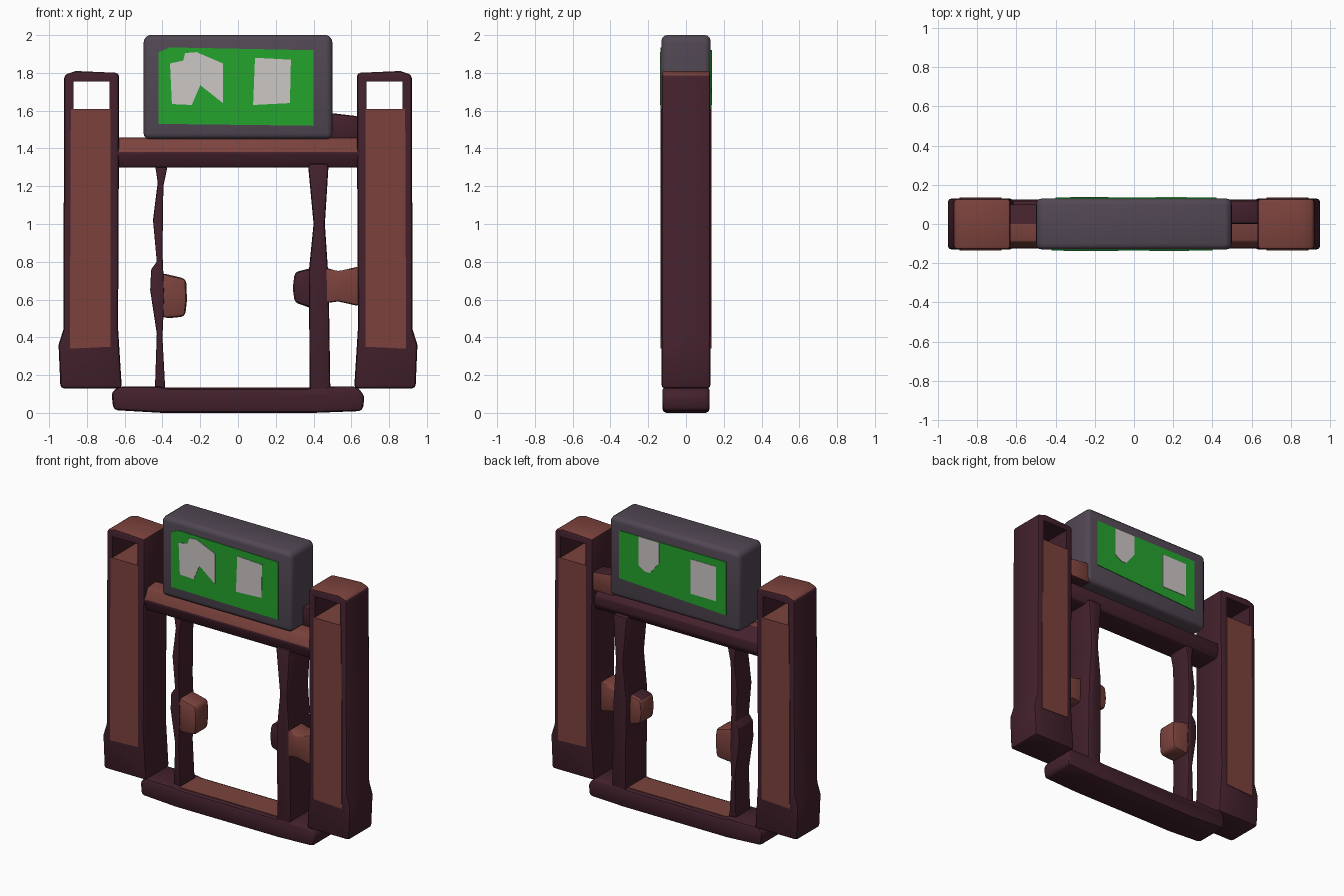
import bpy, bmesh, math

if "Cube" in bpy.data.objects:
    bpy.data.objects.remove(bpy.data.objects["Cube"])


def mat(name, r, g, b):
    m = bpy.data.materials.new(name)
    m.diffuse_color = (r, g, b, 1)
    m.use_nodes = True
    m.node_tree.nodes["Principled BSDF"].inputs["Base Color"].default_value = m.diffuse_color
    return m


MAROON = mat("dark maroon", .056, .015, .025)
BROWN = mat("red brown", .20, .055, .046)
GREY = mat("dark grey", .082, .063, .086)
GREEN = mat("screen green", .018, .37, .027)
WHITE = mat("off white", .60, .57, .56)


def prism(name, pts, a, b, mats, bevel=0.0, segs=2, axis="y", rule=None, cutter=None):
    """Extrude an outline along y (points are x,z) or along x (points are y,z)."""
    bm = bmesh.new()
    place = (lambda p, t: (p[0], t, p[1])) if axis == "y" else (lambda p, t: (t, p[0], p[1]))
    lo = [bm.verts.new(place(p, a)) for p in pts]
    hi = [bm.verts.new(place(p, b)) for p in pts]
    bm.faces.new(lo)
    bm.faces.new(hi[::-1])
    n = len(pts)
    for i in range(n):
        j = (i + 1) % n
        bm.faces.new((lo[i], lo[j], hi[j], hi[i]))
    bmesh.ops.recalc_face_normals(bm, faces=bm.faces[:])
    me = bpy.data.meshes.new(name)
    bm.to_mesh(me)
    bm.free()
    ob = bpy.data.objects.new(name, me)
    bpy.context.collection.objects.link(ob)
    for m in mats:
        me.materials.append(m)
    for o in bpy.context.selected_objects:
        o.select_set(False)
    ob.select_set(True)
    bpy.context.view_layer.objects.active = ob
    if bevel:
        mod = ob.modifiers.new("bevel", "BEVEL")
        mod.width, mod.segments = bevel, segs
        mod.limit_method = "ANGLE"
        mod.angle_limit = math.radians(25)
        bpy.ops.object.modifier_apply(modifier="bevel")
    if cutter:
        mod = ob.modifiers.new("cut", "BOOLEAN")
        mod.object, mod.operation, mod.solver = cutter, "DIFFERENCE", "EXACT"
        bpy.ops.object.modifier_apply(modifier="cut")
        bpy.data.objects.remove(cutter)
    for f in ob.data.polygons:
        f.material_index = int(bool(rule and rule(f)))
    if bevel:
        bpy.ops.object.shade_smooth_by_angle(angle=math.radians(40))
    return ob


def rect(x0, x1, z0, z1):
    return [(x0, z0), (x1, z0), (x1, z1), (x0, z1)]


def flip(pts, s):
    return [(s * x, z) for x, z in pts]


def up(f):
    return f.normal.z > .6


# Side towers with open top windows and brown panels on both faces
TOWER = [(.615, .13), (.94, .13), (.95, .36), (.925, .44), (.92, 1.79), (.86, 1.81),
         (.63, 1.80), (.63, 1.45), (.635, .45)]
for side, s in (("left", -1), ("right", 1)):
    hole = prism("window_cutter", flip(rect(.68, .872, 1.61, 1.755), s), -.3, .3, [MAROON])
    hole.hide_render = True
    prism(side + "_tower", flip(TOWER, s), -.13, .13, [MAROON, BROWN], .018, rule=up, cutter=hole)
    panel = flip([(.675, .35), (.89, .34), (.885, 1.61), (.675, 1.61)], s)
    for face, y in (("front", -1), ("back", 1)):
        prism(f"{side}_tower_{face}_panel", panel, y * .126, y * .134, [BROWN])

# Sign box between the towers
prism("sign_box", [(-.5, 1.45), (.5, 1.45), (.5, 1.99), (.47, 2.0), (-.47, 2.0), (-.5, 1.99)],
      -.13, .13, [GREY], .03, 3)
prism("sign_front_screen", [(-.42, 1.53), (.40, 1.52), (.40, 1.92), (-.36, 1.935), (-.42, 1.91)],
      -.134, -.128, [GREEN])
prism("sign_back_screen", [(.42, 1.59), (-.40, 1.55), (-.40, 1.92), (.42, 1.92)],
      .128, .134, [GREEN])

# Pale patches on the screens
prism("front_notched_patch", [(-.36, 1.85), (-.29, 1.865), (-.28, 1.905), (-.22, 1.91), (-.08, 1.85),
      (-.08, 1.64), (-.20, 1.735), (-.245, 1.63), (-.35, 1.635)], -.137, -.131, [WHITE])
prism("front_square_patch", [(.08, 1.63), (.275, 1.64), (.28, 1.87), (.09, 1.88)],
      -.137, -.131, [WHITE])
prism("back_shield_patch", [(.27, 1.92), (.27, 1.72), (.22, 1.69), (.18, 1.69), (.11, 1.78), (.11, 1.92)],
      .131, .137, [WHITE])
prism("back_square_patch", rect(-.325, -.13, 1.63, 1.87), .131, .137, [WHITE])

# Upper beam: brown sloped front top, dark back
prism("upper_beam", [(-.10, 1.30), (.08, 1.30), (.10, 1.34), (.10, 1.40), (.0, 1.46), (-.09, 1.45),
      (-.125, 1.375)], -.66, .66, [MAROON, BROWN], .008, axis="x",
      rule=lambda f: f.normal.z > .3 and f.center.y < 0)
prism("upper_bracket", [(.47, 1.44), (.64, 1.44), (.64, 1.57), (.47, 1.59)], .0, .12,
      [MAROON, BROWN], .015, rule=lambda f: f.normal.y > .6)

# Lower beam with brown tread
prism("lower_beam", [(-.67, .11), (-.66, .015), (-.4, .0), (.4, .0), (.66, .01), (.67, .09), (.63, .14),
      (.42, .14), (.36, .13), (-.36, .13), (-.42, .14), (-.63, .14)], -.125, .125, [MAROON], .022)
prism("lower_tread", rect(-.38, .38, .128, .135), -.095, .095, [BROWN])

# Inner posts, pinched along their height
prism("left_post", [(-.44, .12), (-.385, .12), (-.40, .40), (-.39, .62), (-.40, .85), (-.395, 1.2),
      (-.37, 1.32), (-.44, 1.32), (-.425, 1.22), (-.45, 1.02), (-.43, .8), (-.46, .76), (-.465, .65),
      (-.43, .42)], -.08, .08, [MAROON], .008)
prism("right_post", [(.38, .05), (.49, .05), (.48, .7), (.46, 1.0), (.48, 1.32), (.37, 1.32),
      (.40, 1.0), (.375, .75)], -.12, .12, [MAROON], .015)

# Paddles on the posts and the block joining the right post to its tower
prism("left_paddle", [(-.42, .52), (-.38, .50), (-.28, .51), (-.27, .60), (-.275, .71), (-.38, .735),
      (-.42, .74)], -.075, .075, [BROWN], .025)
prism("right_paddle", [(.40, .55), (.30, .585), (.29, .66), (.30, .745), (.40, .77)], -.075, .075,
      [MAROON, BROWN], .02, rule=lambda f: f.normal.y > .3 or f.normal.x < -.6)
prism("right_link", [(.46, .58), (.53, .59), (.64, .565), (.64, .775), (.53, .75), (.46, .77)],
      -.12, .03, [BROWN], .015)
